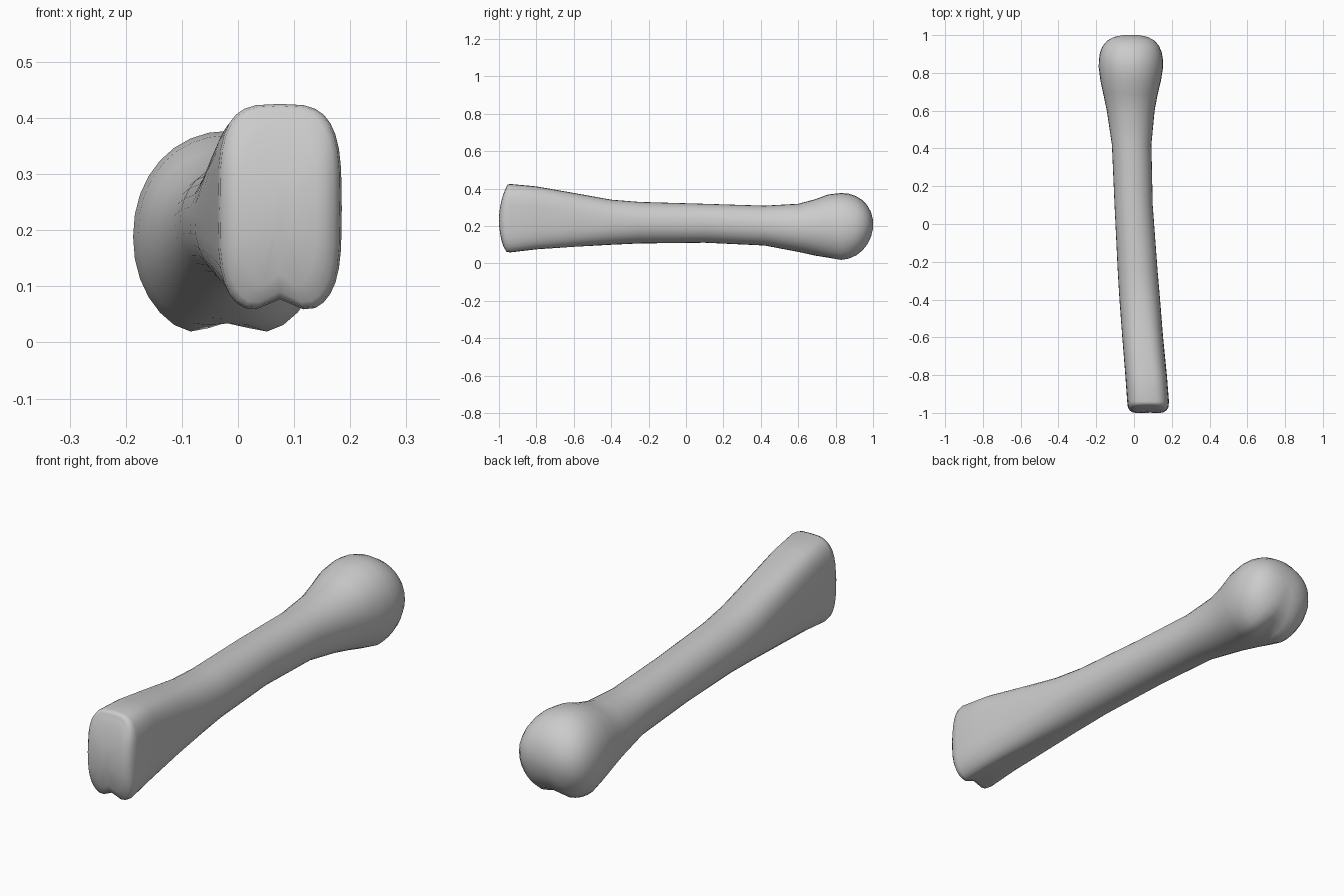
import bpy, bmesh, math

if "Cube" in bpy.data.objects:
    bpy.data.objects.remove(bpy.data.objects["Cube"])

SEGMENTS = 32

# Shaft outline: y, x left, x right, z bottom, z top
SHAFT = [
    (-0.94, -0.036, 0.185, 0.052, 0.425),
    (-0.80, -0.046, 0.174, 0.070, 0.412),
    (-0.60, -0.062, 0.154, 0.086, 0.377),
    (-0.40, -0.077, 0.138, 0.100, 0.341),
    (-0.25, -0.086, 0.125, 0.107, 0.329),
    (0.10, -0.103, 0.099, 0.111, 0.319),
    (0.42, -0.117, 0.092, 0.096, 0.309),
    (0.60, -0.144, 0.109, 0.062, 0.319),
    (0.69, -0.163, 0.126, 0.040, 0.343),
    (0.76, -0.178, 0.143, 0.019, 0.369),
    (0.83, -0.187, 0.154, 0.000, 0.377),
]


def signed_power(v, p):
    return math.copysign(abs(v) ** p, v)


def add_ring(bm, y, x0, x1, z0, z1, bulge=0):
    # Boxy towards the front end, round elsewhere; a groove under both ends
    boxy = min(max((-0.3 - y) / 0.6, 0), 1)
    power = 2.1 + 1.3 * boxy
    notch = 0.025 * boxy ** 3 + 0.04 * math.exp(-((y - 0.86) / 0.1) ** 2)
    ring = []
    for i in range(SEGMENTS):
        a = 2 * math.pi * i / SEGMENTS
        u = signed_power(math.cos(a), 2 / power)
        v = signed_power(math.sin(a), 2 / power)
        x = (x0 + x1) / 2 + u * (x1 - x0) / 2
        z = (z0 + z1) / 2 + v * (z1 - z0) / 2
        if v < 0:
            z += notch * -v * math.exp(-(u / 0.3) ** 2)
        ring.append(bm.verts.new((x, y + bulge * (z - 0.23) ** 2, z)))
    return ring


bm = bmesh.new()
rings = []

# Front end: slightly bulging flat face with a rounded rim
y, x0, x1, z0, z1 = SHAFT[0]
rings.append(add_ring(bm, -1, x0 + 0.09, x1 - 0.09, z0 + 0.13, z1 - 0.13, 1.2))
for k in (4, 3, 2, 1):
    a = k * math.pi / 8
    d = 0.045 * (1 - math.cos(a))
    rings.append(add_ring(bm, -0.955 - 0.045 * math.sin(a), x0 + d, x1 - d,
                          z0 + d, z1 - d, 1.2 * math.sin(a)))

# Shaft, flaring into the rear head
rings += [add_ring(bm, *s) for s in SHAFT]

# Rear end: rounded knob
y, x0, x1, z0, z1 = SHAFT[-1]
for k in range(1, 7):
    t = math.sin(k * math.pi / 13)
    wx = (x1 - x0) / 2 * (1 - t ** 2.8) ** (1 / 2.8)
    wz = (z1 - z0) / 2 * math.sqrt(1 - t * t)
    cx, cz = (x0 + x1) / 2, (z0 + z1) / 2 + 0.02 * t * t
    rings.append(add_ring(bm, y + 0.171 * t, cx - wx, cx + wx, cz - wz, cz + wz))

# Skin the rings into one bone
for a, b in zip(rings, rings[1:]):
    for i in range(SEGMENTS):
        j = (i + 1) % SEGMENTS
        bm.faces.new((a[i], a[j], b[j], b[i]))
bm.faces.new(rings[0])
bm.faces.new(rings[-1])
bmesh.ops.recalc_face_normals(bm, faces=bm.faces)
for f in bm.faces:
    f.smooth = True

mesh = bpy.data.meshes.new("limb_bone")
bm.to_mesh(mesh)
bm.free()
bone = bpy.data.objects.new("limb_bone", mesh)
bpy.context.collection.objects.link(bone)
